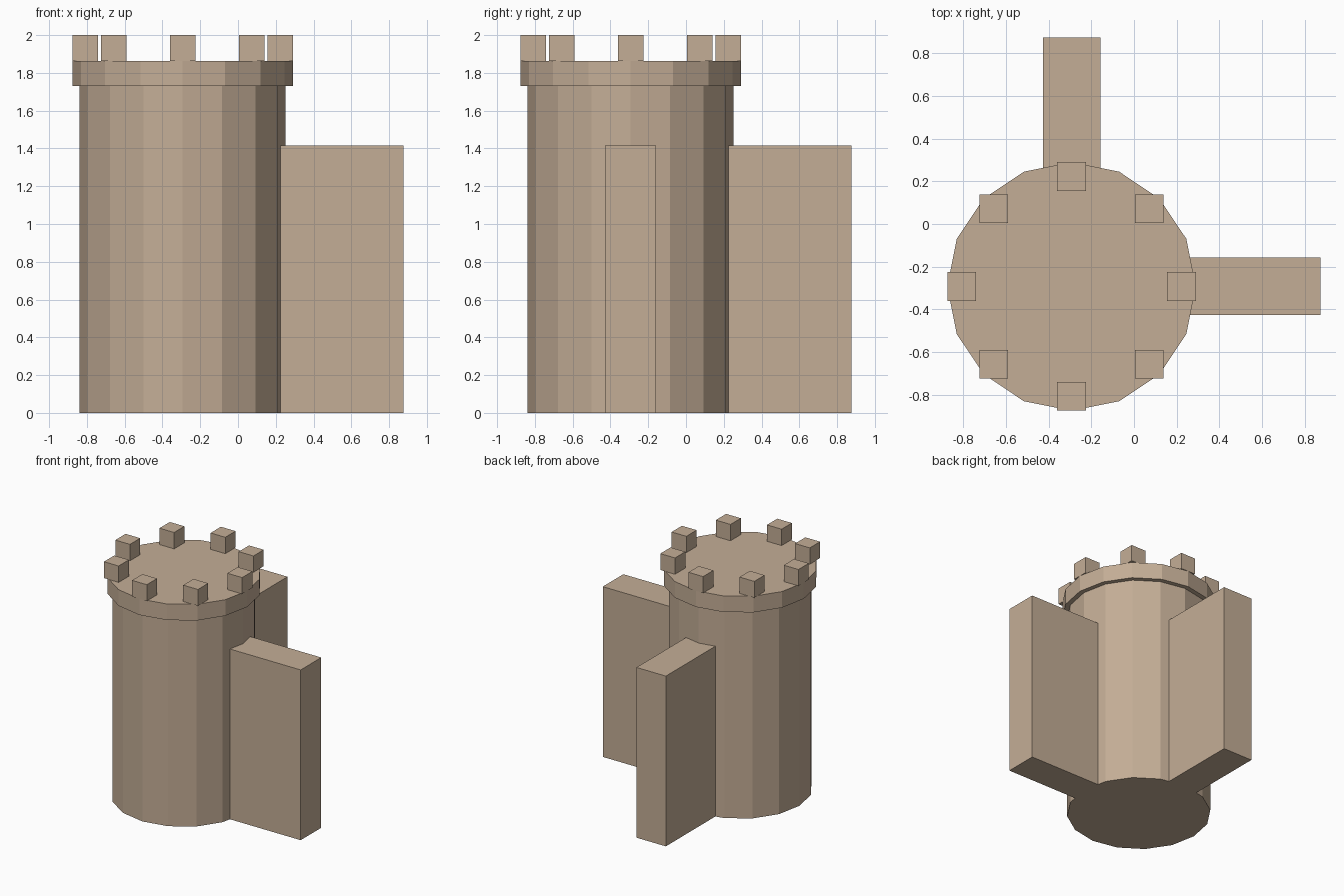
import bpy
from math import cos, sin, tau

if "Cube" in bpy.data.objects:
    bpy.data.objects.remove(bpy.data.objects["Cube"], do_unlink=True)

CENTRE = -0.293      # tower axis, same in x and y
SIDES = 16
WALL_END = 0.876
WALL_WIDTH = 0.27
WALL_TOP = 1.415
RIM_BOTTOM, RIM_TOP, TOP = 1.73, 1.864, 2.0
MERLON = 0.135

stone = bpy.data.materials.new("warm_stone")
stone.use_nodes = True
colour = (0.55, 0.42, 0.305, 1)
stone.diffuse_color = colour
stone.node_tree.nodes["Principled BSDF"].inputs["Base Color"].default_value = colour


def finish(name):
    obj = bpy.context.object
    obj.name = name
    obj.data.materials.append(stone)
    return obj


def drum(name, radius, bottom, top):
    bpy.ops.mesh.primitive_cylinder_add(
        vertices=SIDES, radius=radius, depth=top - bottom,
        location=(CENTRE, CENTRE, (bottom + top) / 2))
    return finish(name)


def box(name, low, high):
    middle = [(a + b) / 2 for a, b in zip(low, high)]
    bpy.ops.mesh.primitive_cube_add(size=1, location=middle)
    obj = finish(name)
    obj.scale = [b - a for a, b in zip(low, high)]
    bpy.ops.object.transform_apply(location=False, rotation=False, scale=True)
    return obj


# Tower body and overhanging rim
drum("tower_body", 0.545, 0, RIM_BOTTOM)
drum("tower_rim", 0.583, RIM_BOTTOM, RIM_TOP)

# Two walls running out from the tower at a right angle
near, far = CENTRE - WALL_WIDTH / 2, CENTRE + WALL_WIDTH / 2
box("left_wall", (CENTRE + 0.2, near, 0), (WALL_END, far, WALL_TOP))
box("back_wall", (near, CENTRE + 0.2, 0), (far, WALL_END, WALL_TOP))

# Ring of square merlons, all aligned with the walls
ring = 0.583 - MERLON / 2
for i in range(8):
    x = CENTRE + ring * cos(tau * i / 8)
    y = CENTRE + ring * sin(tau * i / 8)
    h = MERLON / 2
    box(f"merlon_{i + 1}", (x - h, y - h, RIM_TOP), (x + h, y + h, TOP))
